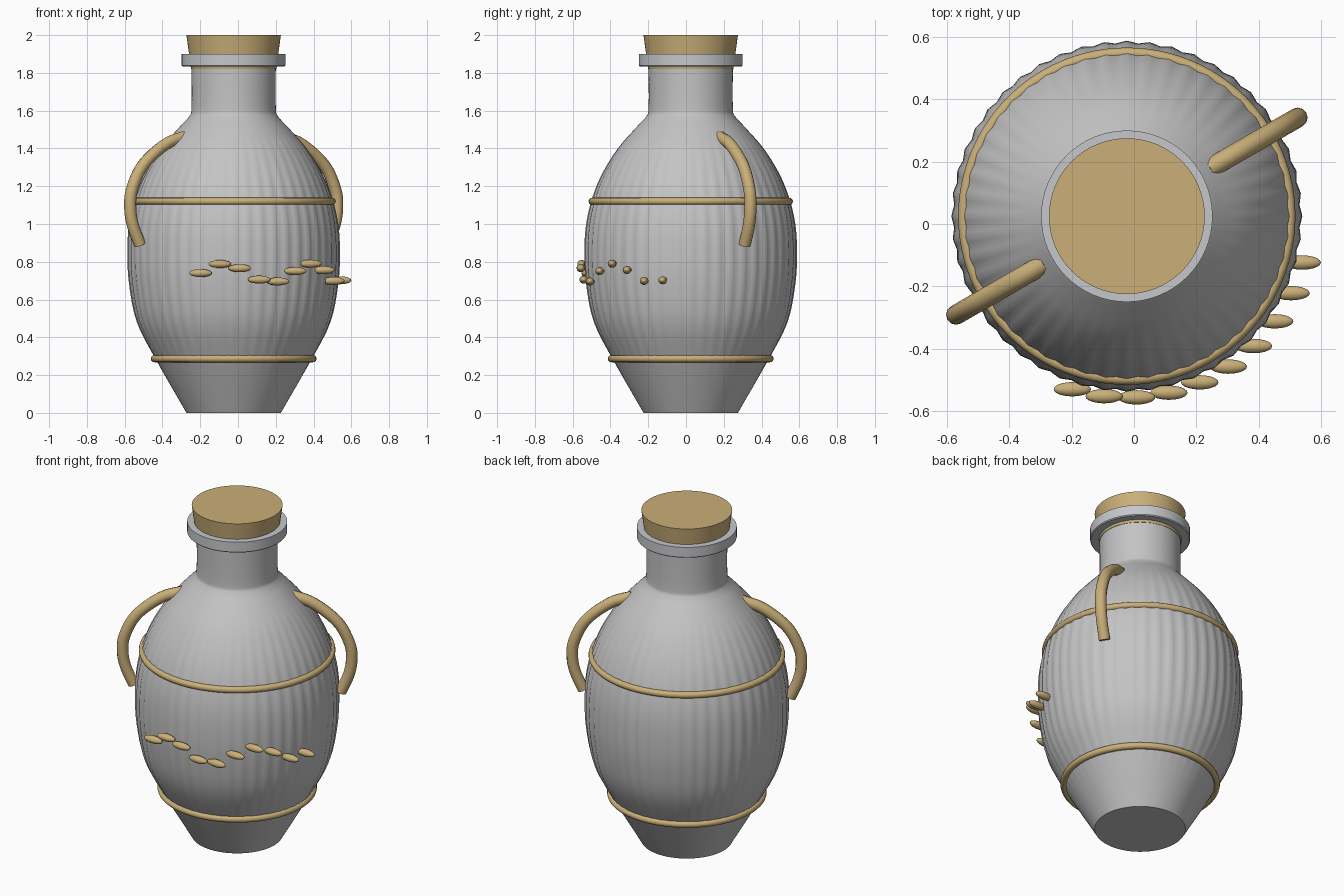
import bpy, bmesh, math
from mathutils import Vector

cube = bpy.data.objects.get("Cube")
if cube:
    bpy.data.objects.remove(cube, do_unlink=True)

AXIS = Vector((-0.023, 0.025, 0))  # vertical axis of the jar
HANDLE_ANGLE = math.radians(30)


def material(name, rgb):
    mat = bpy.data.materials.new(name)
    mat.use_nodes = True
    colour = (*rgb, 1)
    mat.diffuse_color = colour
    bsdf = next(n for n in mat.node_tree.nodes if n.type == "BSDF_PRINCIPLED")
    bsdf.inputs["Base Color"].default_value = colour
    return mat


grey = material("stone grey", (0.55, 0.55, 0.56))
rim_grey = material("rim grey", (0.56, 0.575, 0.60))
tan = material("warm tan", (0.59, 0.43, 0.19))


def finish(obj, name, mat, angle=35):
    obj.name = name
    obj.data.materials.append(mat)
    bpy.ops.object.select_all(action="DESELECT")
    obj.select_set(True)
    bpy.context.view_layer.objects.active = obj
    bpy.ops.object.shade_smooth_by_angle(angle=math.radians(angle))
    return obj


def lathe(name, profile, mat, segments=64, ripple=None):
    """Spin (radius, height) points into a capped solid."""
    bm = bmesh.new()
    rings = []
    for r, z in profile:
        ring = []
        for i in range(segments):
            a = math.tau * i / segments
            rad = r + (ripple(a, z) if ripple else 0)
            ring.append(bm.verts.new((rad * math.cos(a), rad * math.sin(a), z)))
        rings.append(ring)
    for low, high in zip(rings, rings[1:]):
        for i in range(segments):
            j = (i + 1) % segments
            bm.faces.new((low[i], low[j], high[j], high[i]))
    bm.faces.new(rings[0][::-1])
    bm.faces.new(rings[-1])
    mesh = bpy.data.meshes.new(name)
    bm.to_mesh(mesh)
    bm.free()
    obj = bpy.data.objects.new(name, mesh)
    obj.location = AXIS
    bpy.context.collection.objects.link(obj)
    return finish(obj, name, mat)


def spline_points(points, steps=6):
    """Smooth a short list of points with a Catmull-Rom curve."""
    pts = [Vector(p) for p in points]
    pts = [2 * pts[0] - pts[1]] + pts + [2 * pts[-1] - pts[-2]]
    out = []
    for a, b, c, d in zip(pts, pts[1:], pts[2:], pts[3:]):
        for k in range(steps):
            t = k / steps
            out.append(0.5 * (2 * b + (c - a) * t + (2 * a - 5 * b + 4 * c - d) * t**2
                              + (3 * b - a - 3 * c + d) * t**3))
    return out + [pts[-2]]


# Jar body with faint vertical flutes around the belly
def flutes(angle, z):
    fade = max(0, math.sin(math.pi * min(1, max(0, (z - 0.2) / 1.3))))
    return 0.004 * fade * math.cos(48 * angle)


body_curve = spline_points([
    (0.25, 0), (0.41, 0.28), (0.51, 0.48), (0.55, 0.68), (0.559, 0.85),
    (0.55, 1.0), (0.518, 1.14), (0.465, 1.27), (0.385, 1.4), (0.29, 1.51),
    (0.235, 1.57), (0.223, 1.62), (0.223, 1.84)], 4)
lathe("jar_body", body_curve, grey, 192, flutes)

# Rim and tapered stopper
lathe("jar_rim", [(0.27, 1.835), (0.275, 1.84), (0.275, 1.90)], rim_grey)
lathe("stopper", [(0.2255, 1.82), (0.25, 2.0)], tan)

# Two bands around the belly
for name, radius, height in (("upper_band", 0.522, 1.12), ("lower_band", 0.42, 0.287)):
    bpy.ops.mesh.primitive_torus_add(
        major_radius=radius, minor_radius=0.019, major_segments=96,
        minor_segments=12, location=AXIS + Vector((0, 0, height)))
    finish(bpy.context.object, name, tan, 60)

# Pair of bent tube handles on opposite sides
handle_path = spline_points([
    (0.30, 1.462), (0.42, 1.42), (0.555, 1.31), (0.622, 1.18),
    (0.632, 1.08), (0.615, 0.99), (0.572, 0.89)])
for name, turn in (("left_handle", 0), ("right_handle", math.pi)):
    curve = bpy.data.curves.new(name, "CURVE")
    curve.dimensions = "3D"
    curve.bevel_depth = 0.032
    curve.bevel_resolution = 4
    curve.use_fill_caps = True
    spline = curve.splines.new("POLY")
    spline.points.add(len(handle_path) - 1)
    for point, p in zip(spline.points, handle_path):
        point.co = (p.x, 0, p.y, 1)
    obj = bpy.data.objects.new(name, curve)
    obj.location = AXIS
    obj.rotation_euler.z = HANDLE_ANGLE + turn
    bpy.context.collection.objects.link(obj)
    bpy.ops.object.select_all(action="DESELECT")
    obj.select_set(True)
    bpy.context.view_layer.objects.active = obj
    bpy.ops.object.convert(target="MESH")
    finish(bpy.context.object, name, tan, 50)

# Wavy row of oval beads on the front
for i in range(10):
    a = math.radians(-107.5 + 10.3 * i)
    offset = Vector((0.582 * math.cos(a), 0.582 * math.sin(a), 0.74 + 0.05 * math.sin(1.3 * i)))
    bpy.ops.mesh.primitive_uv_sphere_add(segments=20, ring_count=12, radius=1,
                                         location=AXIS + offset)
    bead = bpy.context.object
    bead.scale = (0.06, 0.023, 0.021)
    finish(bead, f"bead_{i + 1}", tan, 60)
